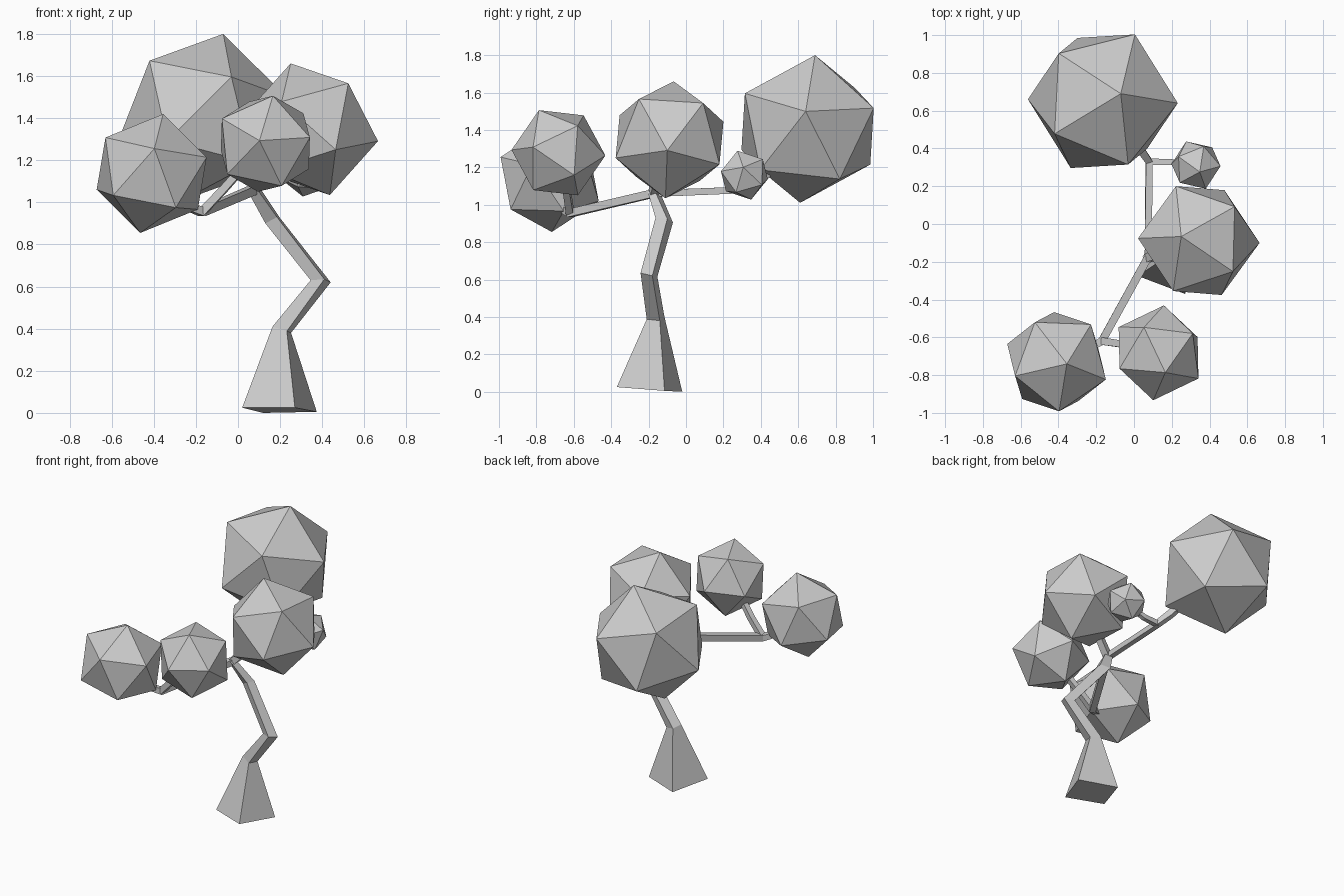
import bpy, bmesh, math
from mathutils import Vector, Matrix

if "Cube" in bpy.data.objects:
    bpy.data.objects.remove(bpy.data.objects["Cube"])


def finish(bm, name):
    bmesh.ops.recalc_face_normals(bm, faces=bm.faces[:])
    mesh = bpy.data.meshes.new(name)
    bm.to_mesh(mesh)
    bm.free()
    obj = bpy.data.objects.new(name, mesh)
    bpy.context.collection.objects.link(obj)
    return obj


def frame(a, b):
    """Orthonormal frame whose first axis is a and second leans to b."""
    x = Vector(a).normalized()
    y = (Vector(b) - x * x.dot(Vector(b))).normalized()
    return Matrix((x, y, x.cross(y))).transposed()


def foliage(name, center, radius, corner, neighbour):
    """Icosahedron turned so two adjacent corners point the given ways."""
    bm = bmesh.new()
    bmesh.ops.create_icosphere(bm, subdivisions=1, radius=radius)
    a = max(bm.verts, key=lambda v: v.co.z)
    b = a.link_edges[0].other_vert(a)
    turn = frame(corner, neighbour) @ frame(a.co, b.co).transposed()
    bmesh.ops.transform(bm, matrix=Matrix.Translation(center) @ turn.to_4x4(), verts=bm.verts[:])
    finish(bm, name)


def branch(name, points, radii):
    """Square-section limb along a bent path."""
    curve = bpy.data.curves.new(name, 'CURVE')
    curve.dimensions = '3D'
    curve.twist_mode = 'Z_UP'
    curve.bevel_depth = 1.0
    curve.bevel_resolution = 0
    curve.use_fill_caps = True
    spline = curve.splines.new('POLY')
    spline.points.add(len(points) - 1)
    spline.use_smooth = False
    for p, co, r in zip(spline.points, points, radii):
        p.co = (*co, 1)
        p.radius = r
        p.tilt = math.pi / 4
    bpy.context.collection.objects.link(bpy.data.objects.new(name, curve))


# Trunk: four-sided rings, flared at the foot
rings = [
    [(.02, -.275, .025), (.27, -.37, .025), (.374, -.115, .005), (.12, -.02, 0)],
    [(.164, -.18, .41), (.232, -.21, .388), (.252, -.14, .38), (.185, -.115, .40)],
    [(.345, -.21, .63), (.41, -.243, .635), (.44, -.18, .62), (.37, -.153, .615)],
    [(.13, -.13, .90), (.185, -.163, .93), (.20, -.10, .925), (.14, -.07, .905)],
    [(.045, -.175, 1.055), (.085, -.205, 1.07), (.11, -.16, 1.06), (.07, -.13, 1.045)],
]
bm = bmesh.new()
loops = [[bm.verts.new(p) for p in ring] for ring in rings]
for lo, hi in zip(loops, loops[1:]):
    for i in range(4):
        j = (i + 1) % 4
        bm.faces.new((lo[i], lo[j], hi[j], hi[i]))
bm.faces.new(loops[0][::-1])
bm.faces.new(loops[-1])
finish(bm, "trunk")

# Limbs and twigs
top = (.075, -.175, 1.06)
back_fork = (.08, .33, 1.08)
front_fork = (-.17, -.62, .955)
branch("back_limb", [top, back_fork, (.03, .40, 1.14), (-.10, .58, 1.33)], [.026, .026, .03, .03])
branch("back_twig", [back_fork, (.19, .328, 1.09), (.32, .312, 1.15)], [.024, .022, .02])
branch("front_limb", [top, front_fork, (-.24, -.66, .98), (-.38, -.72, 1.10)], [.03, .03, .026, .025])
branch("front_twig", [front_fork, (-.07, -.635, 1.06), (.10, -.68, 1.25)], [.028, .026, .024])
branch("right_limb", [top, (.16, -.15, 1.15), (.33, -.09, 1.33)], [.032, .03, .03])

# Foliage clumps
foliage("foliage_back", (-.165, .65, 1.405), .408, (.095, .04, .395), (.395, -.01, .094))
foliage("foliage_right", (.343, -.088, 1.347), .327, (-.093, .022, .313), (-.322, .012, .057))
foliage("foliage_front_right", (.13, -.682, 1.278), .253, (-.028, -.25, .015), (.035, -.11, .227))
foliage("foliage_front_left", (-.41, -.729, 1.137), .288, (.013, -.262, .118), (.055, -.011, .284))
foliage("foliage_small", (.328, .312, 1.158), .137, (.02, -.036, .129), (.04, .118, .06))
